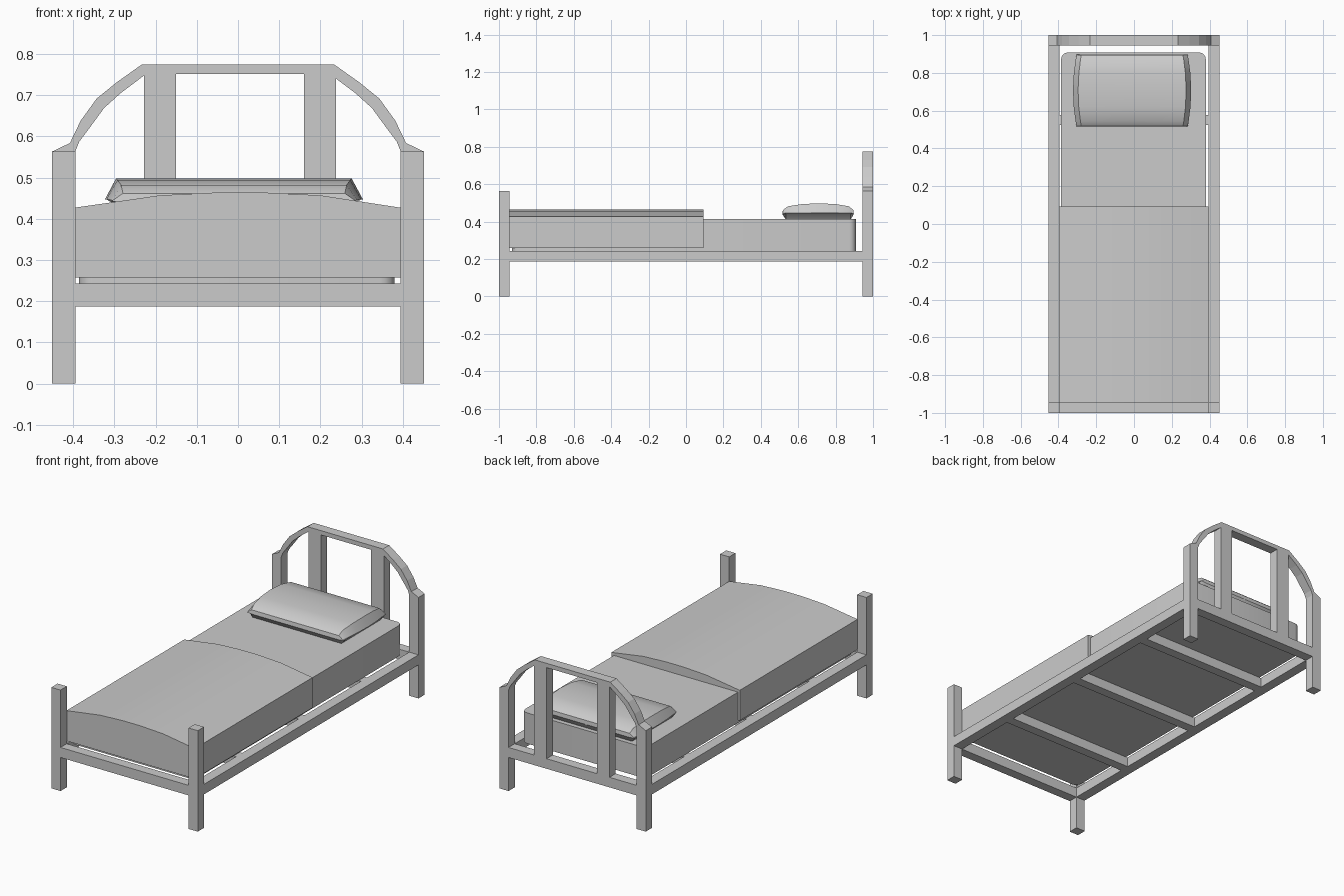
import bpy, bmesh, math

if "Cube" in bpy.data.objects:
    bpy.data.objects.remove(bpy.data.objects["Cube"])


def make_object(name, bm, smooth=False):
    bmesh.ops.recalc_face_normals(bm, faces=bm.faces)
    me = bpy.data.meshes.new(name)
    bm.to_mesh(me)
    bm.free()
    ob = bpy.data.objects.new(name, me)
    bpy.context.collection.objects.link(ob)
    if smooth:
        bpy.ops.object.select_all(action='DESELECT')
        ob.select_set(True)
        bpy.context.view_layer.objects.active = ob
        bpy.ops.object.shade_smooth_by_angle(angle=math.radians(30))
    return ob


def box(name, x0, x1, y0, y1, z0, z1, corner=0.0):
    bm = bmesh.new()
    bmesh.ops.create_cube(bm, size=1)
    for v in bm.verts:
        v.co = (x1 if v.co.x > 0 else x0, y1 if v.co.y > 0 else y0, z1 if v.co.z > 0 else z0)
    if corner:
        upright = [e for e in bm.edges if abs(e.verts[0].co.z - e.verts[1].co.z) > 0.01]
        bmesh.ops.bevel(bm, geom=upright, offset=corner, segments=4, profile=0.5, affect='EDGES')
    return make_object(name, bm, bool(corner))


def loft(name, rings, closed=False, smooth=False):
    """Skin closed rings of points; cap the ends unless the loop closes."""
    bm = bmesh.new()
    rv = [[bm.verts.new(p) for p in r] for r in rings]
    n = len(rv[0])
    for a, b in zip(rv, rv[1:]):
        for i in range(n):
            j = (i + 1) % n
            bm.faces.new((a[i], a[j], b[j], b[i]))
    bm.faces.new(rv[0])
    bm.faces.new(rv[-1][::-1])
    return make_object(name, bm, smooth)


# Corner posts and long rails
for s, side in ((-1, "left"), (1, "right")):
    xa, xb = sorted((s * 0.395, s * 0.452))
    box(f"foot_post_{side}", xa, xb, -1, -0.945, 0, 0.563)
    box(f"head_post_{side}", xa, xb, 0.945, 1, 0, 0.563)
    box(f"side_rail_{side}", xa, xb, -0.945, 0.945, 0.187, 0.243)

# End rails and slats
box("foot_rail", -0.395, 0.395, -1, -0.945, 0.187, 0.243)
box("head_rail", -0.395, 0.395, 0.945, 1, 0.187, 0.243)
for i, y in enumerate((-0.55, 0.0, 0.55)):
    box(f"slat_{i + 1}", -0.395, 0.395, y - 0.027, y + 0.027, 0.187, 0.241)

# Headboard arch: outer and inner outlines, right half mirrored
outer = [(0.452, 0.563), (0.408, 0.584), (0.382, 0.638), (0.343, 0.692), (0.295, 0.731), (0.233, 0.775)]
inner = [(0.395, 0.563), (0.385, 0.588), (0.355, 0.628), (0.325, 0.669), (0.285, 0.705), (0.224, 0.751)]
pairs = list(zip(outer, inner))
pairs += [((-o[0], o[1]), (-i[0], i[1])) for o, i in reversed(pairs)]
loft("headboard_arch", [[(o[0], 0.945, o[1]), (o[0], 1, o[1]), (i[0], 1, i[1]), (i[0], 0.945, i[1])]
                        for o, i in pairs])

# Headboard uprights
box("headboard_upright_left", -0.228, -0.15, 0.945, 1, 0.243, 0.753)
box("headboard_upright_right", 0.16, 0.238, 0.945, 1, 0.243, 0.753)

# Mattress
box("mattress", -0.386, 0.38, -0.93, 0.908, 0.243, 0.414, corner=0.035)

# Blanket with domed top
top = [(-0.397, 0.427), (-0.19, 0.457), (-0.05, 0.464), (0.06, 0.464), (0.2, 0.457), (0.395, 0.427)]
profile = [(-0.397, 0.258)] + top + [(0.395, 0.258)]
loft("blanket", [[(x, y, z) for x, z in profile] for y in (-0.945, 0.093)], smooth=True)

# Pillow: cross-section in y/z, pinched at bulging ends
section = [(0.535, 0.41), (0.515, 0.44), (0.518, 0.462), (0.545, 0.482), (0.62, 0.494), (0.71, 0.498),
           (0.80, 0.494), (0.87, 0.482), (0.895, 0.462), (0.897, 0.44), (0.88, 0.41)]
rings = []
for x, k, bulge in ((-0.303, 0.08, -0.02), (-0.278, 1, -0.018), (-0.01, 1, 0),
                    (0.258, 1, 0.018), (0.283, 0.08, 0.02)):
    rings.append([(x + bulge * (1 - ((y - 0.706) / 0.195) ** 2), y, 0.443 + (z - 0.443) * k)
                  for y, z in section])
loft("pillow", rings, smooth=True)
